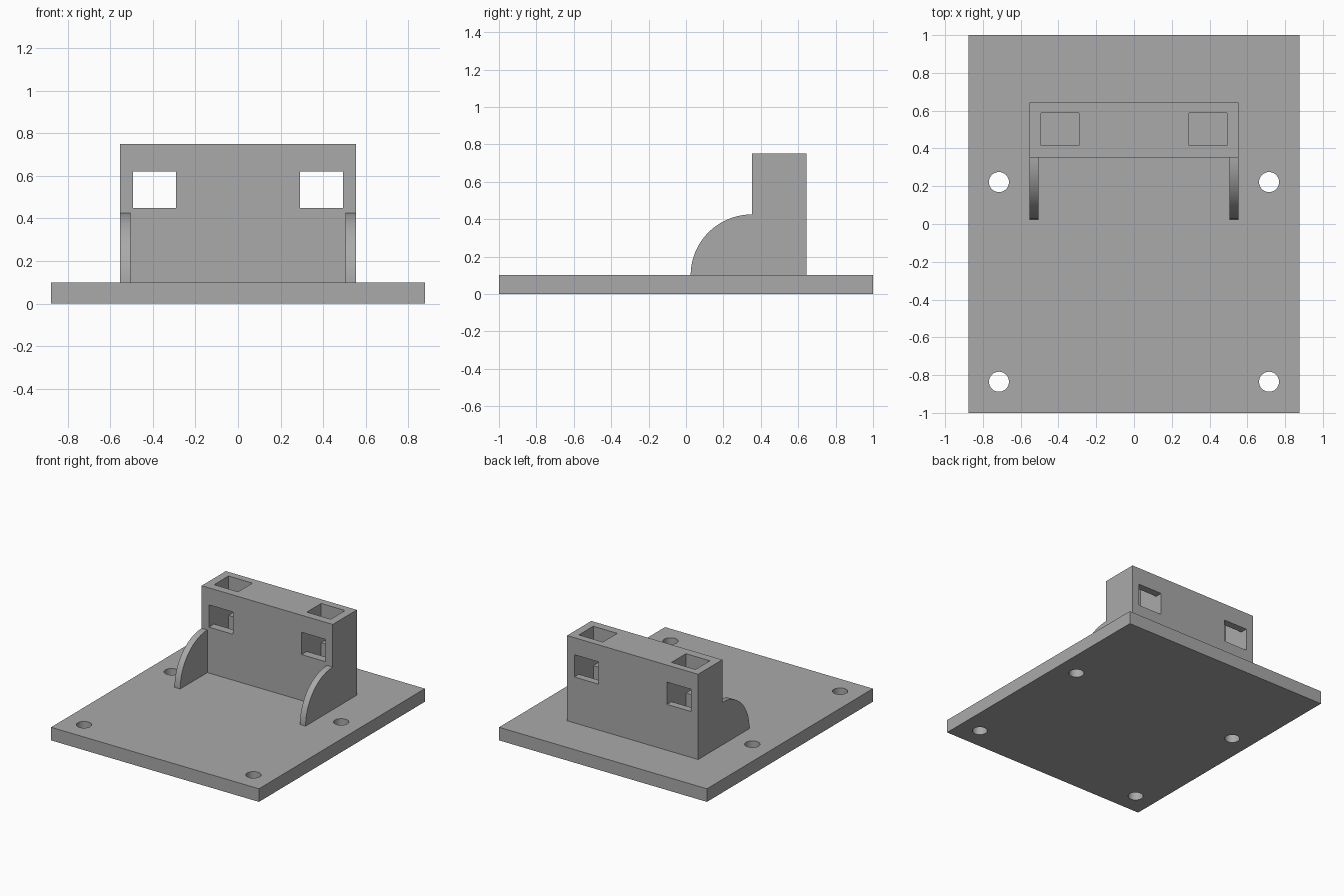
import bpy
import bmesh
import math

cube = bpy.data.objects.get("Cube")
if cube:
    bpy.data.objects.remove(cube, do_unlink=True)

grey = bpy.data.materials.new("plain grey")
grey.use_nodes = True
grey.diffuse_color = (0.4, 0.4, 0.4, 1)
grey.node_tree.nodes["Principled BSDF"].inputs["Base Color"].default_value = (0.4, 0.4, 0.4, 1)


def finish(name, bm):
    bmesh.ops.recalc_face_normals(bm, faces=bm.faces)
    mesh = bpy.data.meshes.new(name)
    bm.to_mesh(mesh)
    bm.free()
    mesh.materials.append(grey)
    obj = bpy.data.objects.new(name, mesh)
    bpy.context.collection.objects.link(obj)
    return obj


def box(name, x, y, z):
    """Box from three (low, high) ranges."""
    bm = bmesh.new()
    bmesh.ops.create_cube(bm, size=1)
    for v in bm.verts:
        v.co = [r[0] + (c + 0.5) * (r[1] - r[0]) for c, r in zip(v.co, (x, y, z))]
    return finish(name, bm)


def prism(name, points, push):
    """Extrude a closed outline along a vector."""
    bm = bmesh.new()
    face = bm.faces.new([bm.verts.new(p) for p in points])
    ext = bmesh.ops.extrude_face_region(bm, geom=[face])
    moved = [e for e in ext["geom"] if isinstance(e, bmesh.types.BMVert)]
    bmesh.ops.translate(bm, vec=push, verts=moved)
    return finish(name, bm)


def activate(obj):
    bpy.ops.object.select_all(action="DESELECT")
    obj.select_set(True)
    bpy.context.view_layer.objects.active = obj


def cut(target, cutter):
    cutter.hide_render = True
    mod = target.modifiers.new("cut", "BOOLEAN")
    mod.operation = "DIFFERENCE"
    mod.solver = "EXACT"
    mod.object = cutter
    activate(target)
    bpy.ops.object.modifier_apply(modifier=mod.name)
    bpy.data.objects.remove(cutter, do_unlink=True)


def smooth(obj):
    activate(obj)
    bpy.ops.object.shade_smooth_by_angle(angle=math.radians(30))


# Base plate with four screw holes
base = box("base_plate", (-0.877, 0.877), (-1, 1), (0, 0.1))
for hx in (-0.715, 0.715):
    for hy in (0.222, -0.835):
        ring = [(hx + 0.053 * math.cos(a), hy + 0.053 * math.sin(a), -0.1)
                for a in (math.tau * i / 48 for i in range(48))]
        cut(base, prism("screw_hole_cutter", ring, (0, 0, 0.3)))
smooth(base)

# Upright block with a window and a crossing vertical socket on each side
block = box("upright_block", (-0.553, 0.553), (0.352, 0.643), (0.1, 0.75))
for side in (-1, 1):
    span = sorted((side * 0.29, side * 0.492))
    cut(block, box("window_cutter", span, (0.2, 0.8), (0.45, 0.62)))
    cut(block, box("socket_cutter", span, (0.415, 0.588), (0.05, 0.9)))

# Quarter-round gussets in front of the block
for name, x in (("left_gusset", 0.505), ("right_gusset", -0.553)):
    steps = 32
    arc = [(x, 0.352 - 0.327 * math.cos(a), 0.1 + 0.325 * math.sin(a))
           for a in (math.pi / 2 * i / steps for i in range(steps + 1))]
    smooth(prism(name, arc + [(x, 0.352, 0.1)], (0.048, 0, 0)))
